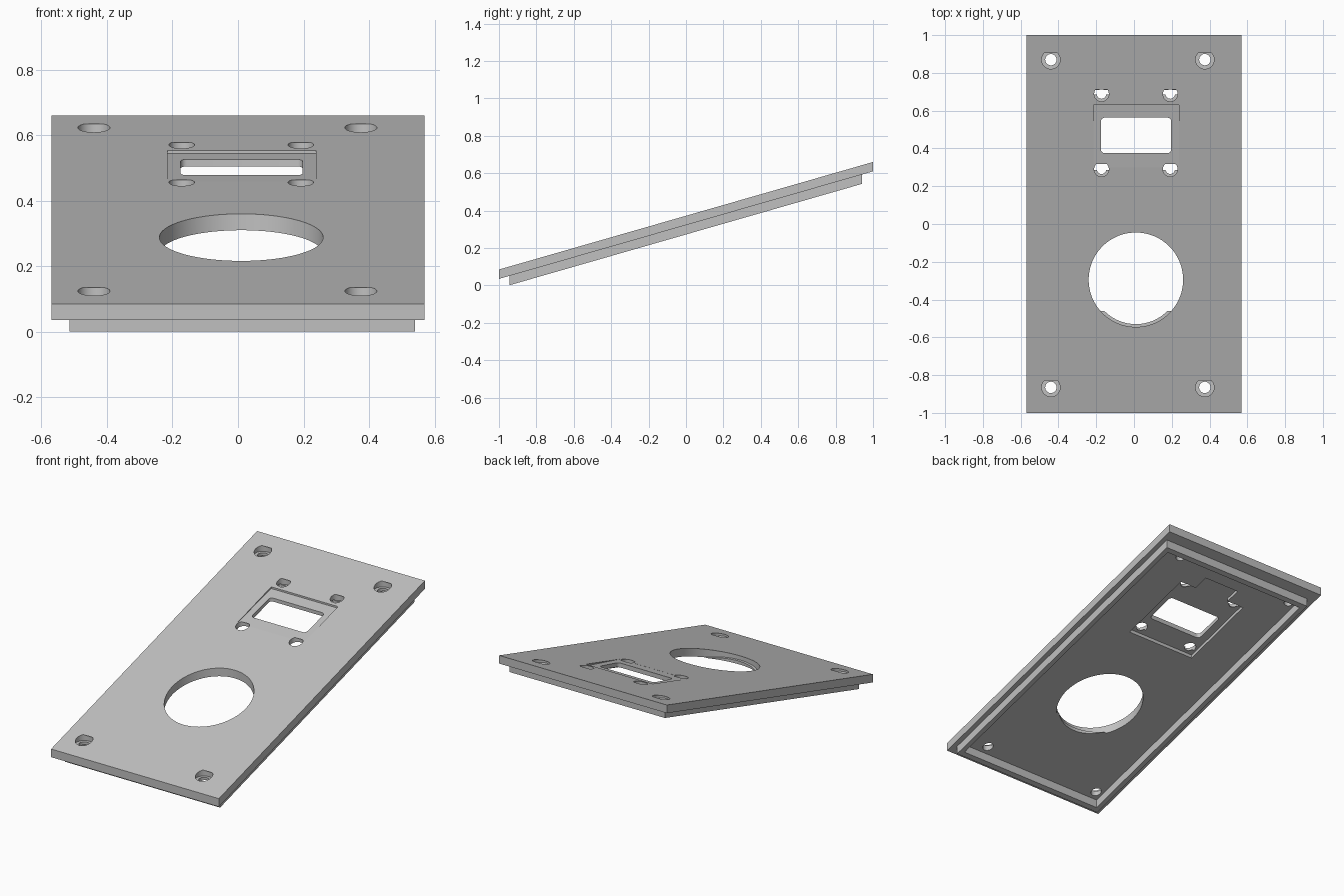
import bpy, bmesh, math

if "Cube" in bpy.data.objects:
    bpy.data.objects.remove(bpy.data.objects["Cube"], do_unlink=True)

SLOPE = 0.2875
THICK = 0.05

grey = bpy.data.materials.new("light grey")
grey.use_nodes = True
colour = (0.53, 0.53, 0.53, 1)
grey.diffuse_color = colour
grey.node_tree.nodes["Principled BSDF"].inputs["Base Color"].default_value = colour


def under(y):
    """Height of the sloping underside at y."""
    return 0.035 + SLOPE * (y + 1)


def top(y):
    return under(y) + THICK


def finish(name, bm):
    bmesh.ops.recalc_face_normals(bm, faces=bm.faces)
    mesh = bpy.data.meshes.new(name)
    bm.to_mesh(mesh)
    bm.free()
    mesh.materials.append(grey)
    obj = bpy.data.objects.new(name, mesh)
    bpy.context.collection.objects.link(obj)
    return obj


def slab(name, x0, x1, y0, y1, low, high, tilt=0.0, corner=0.0):
    """Box with vertical sides following the slope; low/high are measured from the underside."""
    bm = bmesh.new()
    bmesh.ops.create_cube(bm, size=1)
    for v in bm.verts:
        v.co.x = x0 if v.co.x < 0 else x1
        v.co.y = y0 if v.co.y < 0 else y1
    if corner:
        edges = [e for e in bm.edges
                 if abs(e.verts[0].co.z - e.verts[1].co.z) > 0.5]
        bmesh.ops.bevel(bm, geom=edges, offset=corner, segments=5,
                        profile=0.5, affect='EDGES')
    for v in bm.verts:
        offset = low if v.co.z < 0 else high
        if v.co.z < 0:
            offset -= tilt * (v.co.y - y0) / (y1 - y0)
        v.co.z = under(v.co.y) + offset
    return finish(name, bm)


def drum(name, x, y, radius, z0, z1, sides=48):
    """Upright cylinder between two heights."""
    bm = bmesh.new()
    bmesh.ops.create_cone(bm, cap_ends=True, segments=sides, radius1=radius,
                          radius2=radius, depth=z1 - z0)
    bmesh.ops.translate(bm, verts=bm.verts, vec=(x, y, (z0 + z1) / 2))
    return finish(name, bm)


def cut(target, cutter):
    mod = target.modifiers.new("cut", 'BOOLEAN')
    mod.operation = 'DIFFERENCE'
    mod.solver = 'EXACT'
    mod.object = cutter
    bpy.context.view_layer.objects.active = target
    bpy.ops.object.modifier_apply(modifier=mod.name)
    bpy.data.objects.remove(cutter, do_unlink=True)


# Sloping face plate and the locating rim beneath it
plate = slab("face_plate", -0.57, 0.57, -1, 1, 0, THICK)
rim = slab("locating_rim", -0.515, 0.54, -0.945, 0.94, -0.05, 0)
cut(rim, slab("rim_cutter", -0.485, 0.51, -0.915, 0.91, -0.2, 0.2))

# Shallow pocket on the face, deepening towards the back
cut(plate, slab("face_pocket", -0.215, 0.238, 0.30, 0.63, 0.0495, 0.1, tilt=0.01))

# Pocket and cable tab on the underside
cut(plate, slab("rear_pocket", -0.225, 0.242, 0.25, 0.71, -0.1, 0.02))
cut(plate, slab("rear_tab", -0.11, 0.13, 0.70, 0.80, -0.1, 0.0198))

# Window with rounded corners
cut(plate, slab("window", -0.175, 0.197, 0.375, 0.563, -0.2, 0.2, corner=0.02))

# Large round opening with a level ledge at its front
cut(plate, drum("opening", 0.01, -0.295, 0.25, under(-0.46), 0.6, 96))
cut(plate, drum("opening_bore", 0.01, -0.295, 0.235, -0.2, 0.6, 96))

# Corner screw holes with level counterbores
for x in (-0.44, 0.375):
    for y in (-0.865, 0.87):
        cut(plate, drum("corner_seat", x, y, 0.049, top(y) - 0.026, top(y) + 0.0105))
        cut(plate, drum("corner_bore", x, y, 0.03, top(y) - 0.2, top(y)))

# Screw holes around the window
for x in (-0.172, 0.192):
    for y in (0.29, 0.688):
        cut(plate, drum("window_seat", x, y, 0.039, under(y) + 0.019, top(y) + 0.007))
        cut(plate, drum("window_bore", x, y, 0.025, under(y) - 0.1, under(y) + 0.04))

# Smooth hole walls with crisp edges
for obj in (plate, rim):
    bpy.ops.object.select_all(action='DESELECT')
    obj.select_set(True)
    bpy.context.view_layer.objects.active = obj
    bpy.ops.object.shade_smooth_by_angle(angle=math.radians(25))
